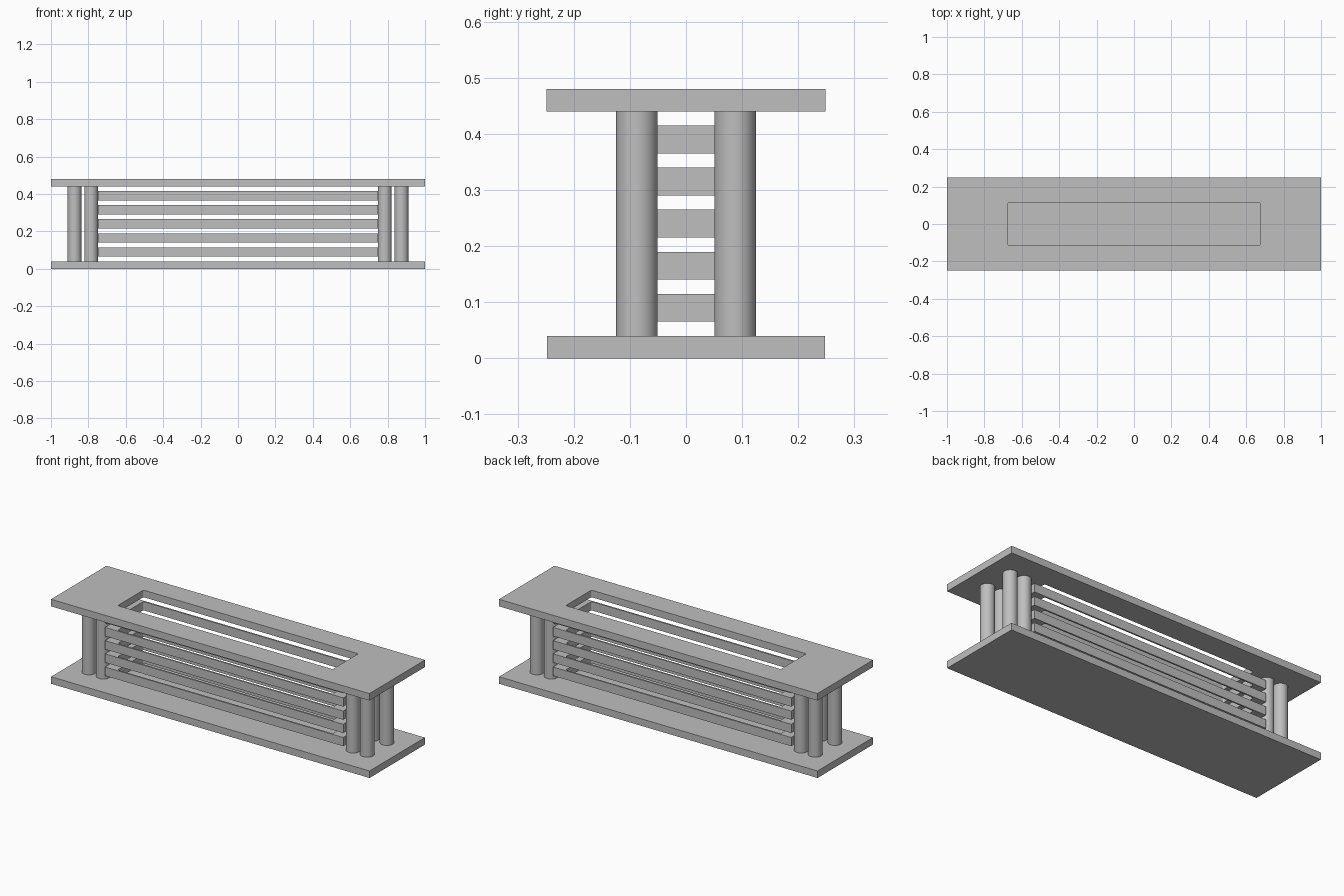
import bpy, bmesh, math

cube = bpy.data.objects.get("Cube")
if cube:
    bpy.data.objects.remove(cube, do_unlink=True)

grey = bpy.data.materials.new("plain_grey")
grey.use_nodes = True
colour = (0.52, 0.52, 0.52, 1)
grey.diffuse_color = colour
grey.node_tree.nodes["Principled BSDF"].inputs["Base Color"].default_value = colour

WELL = (0.675, 0.115)   # half size of the open well


def finish(name, bm):
    mesh = bpy.data.meshes.new(name)
    bmesh.ops.recalc_face_normals(bm, faces=bm.faces)
    bm.to_mesh(mesh)
    bm.free()
    mesh.materials.append(grey)
    obj = bpy.data.objects.new(name, mesh)
    bpy.context.collection.objects.link(obj)
    return obj


def box(name, hx, hy, z0, z1):
    bm = bmesh.new()
    bmesh.ops.create_cube(bm, size=2)
    for v in bm.verts:
        v.co = (v.co.x * hx, v.co.y * hy, z1 if v.co.z > 0 else z0)
    return finish(name, bm)


def frame(name, hx, hy, z0, z1, radius=0.008, steps=4):
    """Rectangular slab with a round-cornered opening."""
    bm = bmesh.new()
    outer, inner = [], []
    for q, (sx, sy) in enumerate([(1, 1), (-1, 1), (-1, -1), (1, -1)]):
        outer.append([bm.verts.new((sx * hx, sy * hy, z)) for z in (z0, z1)])
        arc = []
        for i in range(steps + 1):
            a = math.pi / 2 * (q + i / steps)
            x = sx * (WELL[0] - radius) + radius * math.cos(a)
            y = sy * (WELL[1] - radius) + radius * math.sin(a)
            arc.append([bm.verts.new((x, y, z)) for z in (z0, z1)])
        inner.append(arc)
    ring = [p for arc in inner for p in arc]
    for loop in (outer, ring):
        for i, a in enumerate(loop):
            b = loop[(i + 1) % len(loop)]
            bm.faces.new((a[0], b[0], b[1], a[1]))
    for k in (0, 1):
        for q in range(4):
            n = (q + 1) % 4
            arc = inner[q]
            for a, b in zip(arc, arc[1:]):
                bm.faces.new((outer[q][k], b[k], a[k]))
            bm.faces.new((outer[q][k], outer[n][k], inner[n][0][k], arc[-1][k]))
    return finish(name, bm)


# Base and open top plate
box("base_plate", 1, 0.248, 0, 0.04)
frame("top_plate", 1, 0.249, 0.44, 0.48)

# Stacked open slat frames
for i in range(5):
    z = 0.0655 + 0.075 * i
    frame(f"slat_frame_{i + 1}", 0.748, 0.124, z, z + 0.0495)

# Pillars, four at each end
for sx, side in ((1, "left"), (-1, "right")):
    for sy, end in ((-1, "front"), (1, "back")):
        for x, place in ((0.785, "inner"), (0.874, "outer")):
            bpy.ops.mesh.primitive_cylinder_add(
                vertices=48, radius=0.037, depth=0.4,
                location=(sx * x, sy * 0.0875, 0.24))
            pillar = bpy.context.object
            pillar.name = f"{end}_{side}_{place}_pillar"
            pillar.data.materials.append(grey)
            bpy.ops.object.shade_smooth_by_angle(angle=math.radians(40))
